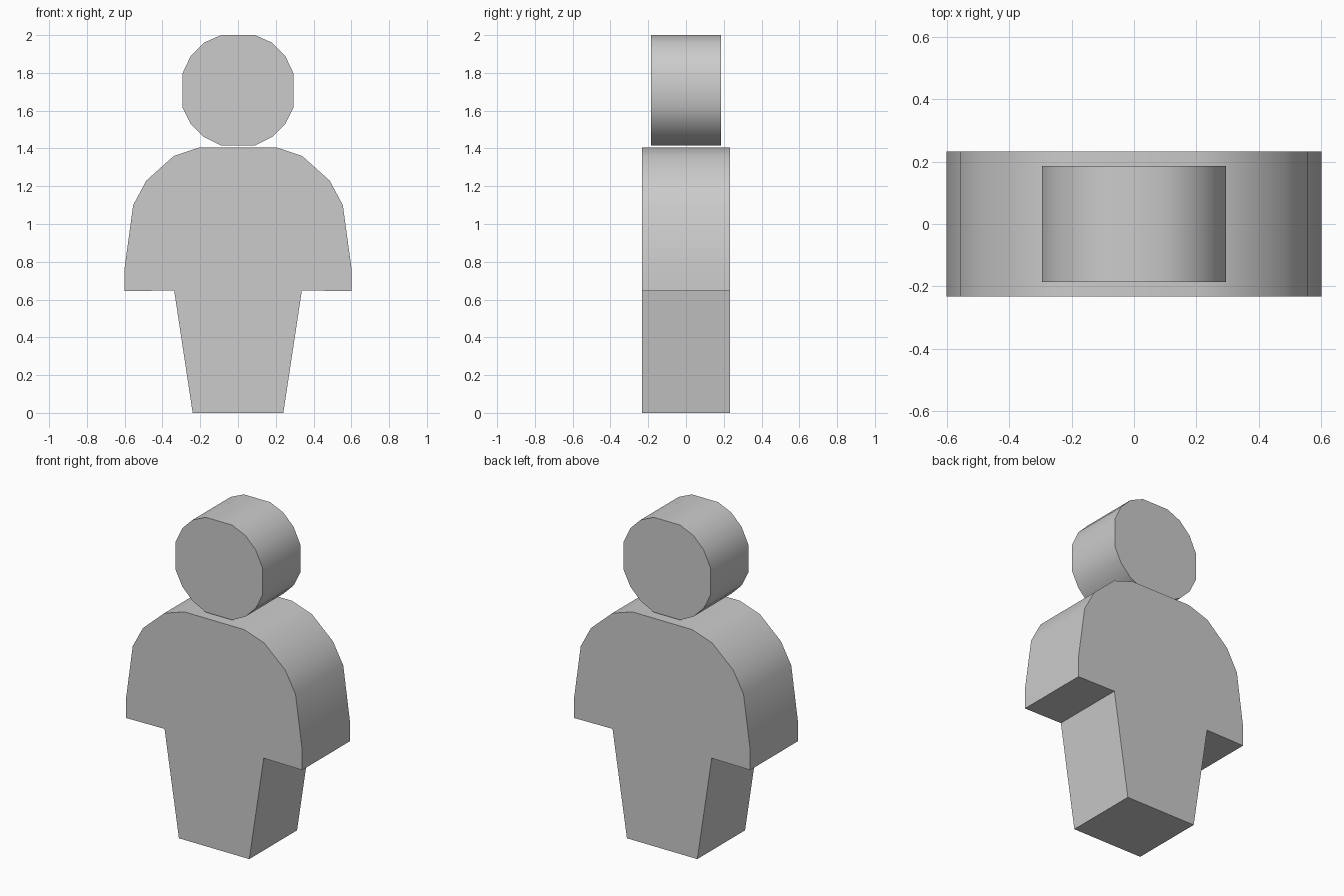
import bpy, bmesh, math

cube = bpy.data.objects.get("Cube")
if cube:
    bpy.data.objects.remove(cube, do_unlink=True)

grey = bpy.data.materials.new("plain_grey")
grey.use_nodes = True
colour = (0.6, 0.6, 0.6, 1)
grey.diffuse_color = colour
grey.node_tree.nodes["Principled BSDF"].inputs["Base Color"].default_value = colour


def mirrored_slab(name, half, depth):
    """Mirror a right-hand outline (top to bottom) and extrude it along y."""
    outline = half + [(-x, z) for x, z in reversed(half)]
    bm = bmesh.new()
    face = bm.faces.new([bm.verts.new((x, -depth / 2, z)) for x, z in outline])
    result = bmesh.ops.extrude_face_region(bm, geom=[face], use_keep_orig=True)
    moved = [g for g in result["geom"] if isinstance(g, bmesh.types.BMVert)]
    bmesh.ops.translate(bm, verts=moved, vec=(0, depth, 0))
    bmesh.ops.recalc_face_normals(bm, faces=bm.faces)
    mesh = bpy.data.meshes.new(name)
    bm.to_mesh(mesh)
    bm.free()
    mesh.materials.append(grey)
    obj = bpy.data.objects.new(name, mesh)
    bpy.context.collection.objects.link(obj)
    bpy.ops.object.select_all(action="DESELECT")
    obj.select_set(True)
    bpy.context.view_layer.objects.active = obj
    bpy.ops.object.shade_smooth_by_angle(angle=math.radians(32))
    return obj


# Rounded head disc
mirrored_slab("head", [(0.09, 2.0), (0.18, 1.96), (0.25, 1.89), (0.295, 1.795),
                       (0.295, 1.62), (0.25, 1.53), (0.18, 1.46), (0.09, 1.415)], 0.37)

# Shoulders, arms and tapered legs in one slab
mirrored_slab("body", [(0.205, 1.405), (0.34, 1.36), (0.485, 1.23), (0.555, 1.10),
                       (0.6, 0.77), (0.6, 0.645), (0.338, 0.648), (0.24, 0.0)], 0.465)
